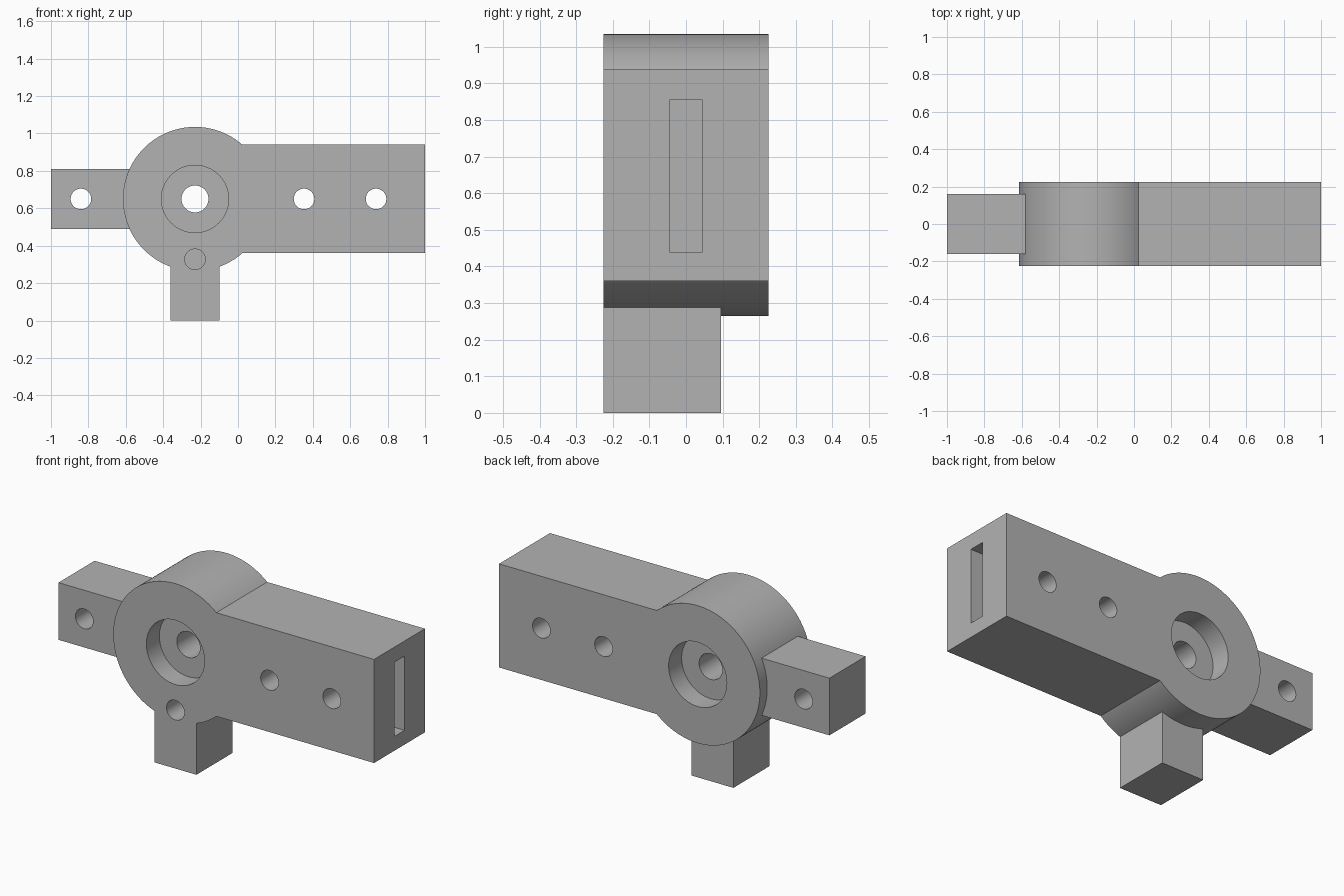
import bpy
from math import radians

if "Cube" in bpy.data.objects:
    bpy.data.objects.remove(bpy.data.objects["Cube"])

CX, CZ = -0.23, 0.65      # hub axis
HALF = 0.225              # half thickness of the body

grey = bpy.data.materials.new("plain grey")
grey.use_nodes = True
colour = (0.45, 0.45, 0.45, 1)
grey.diffuse_color = colour
grey.node_tree.nodes["Principled BSDF"].inputs["Base Color"].default_value = colour


def box(name, x, y, z):
    """Block spanning the given (low, high) ranges."""
    spans = (x, y, z)
    bpy.ops.mesh.primitive_cube_add(size=1, location=[sum(s) / 2 for s in spans])
    ob = bpy.context.object
    ob.name = name
    ob.scale = [s[1] - s[0] for s in spans]
    bpy.ops.object.transform_apply(location=True, rotation=True, scale=True)
    ob.data.materials.append(grey)
    return ob


def rod(name, x, z, radius, y, sides=64):
    """Cylinder running front to back over the y range."""
    bpy.ops.mesh.primitive_cylinder_add(
        vertices=sides, radius=radius, depth=y[1] - y[0],
        location=(x, sum(y) / 2, z), rotation=(radians(90), 0, 0))
    ob = bpy.context.object
    ob.name = name
    bpy.ops.object.transform_apply(location=True, rotation=True, scale=True)
    ob.data.materials.append(grey)
    return ob


def combine(target, tool, operation):
    mod = target.modifiers.new(operation.lower(), "BOOLEAN")
    mod.operation, mod.solver, mod.object = operation, "EXACT", tool
    bpy.context.view_layer.objects.active = target
    bpy.ops.object.modifier_apply(modifier=mod.name)
    bpy.data.objects.remove(tool)


# Solid parts: round hub, long beam, short arm, leg
bracket = rod("hinge_bracket", CX, CZ, 0.385, (-HALF, HALF), 128)
for part in (
    box("beam", (CX, 1), (-HALF, HALF), (0.36, 0.94)),
    box("short_arm", (-1, CX), (-0.16, 0.16), (0.49, 0.81)),
    box("leg", (-0.36, -0.10), (-HALF, 0.095), (0, 0.5)),
):
    combine(bracket, part, "UNION")

# Slot in the beam end and hub recesses on both faces
cutters = [
    box("slot", (0.17, 1.1), (-0.045, 0.045), (0.44, 0.855)),
    rod("front_recess", CX, CZ, 0.18, (-0.3, -0.11)),
    rod("back_recess", CX, CZ, 0.18, (0.11, 0.3)),
    rod("axle_hole", CX, CZ, 0.072, (-0.4, 0.4)),
    rod("leg_pin_hole", CX, 0.327, 0.055, (-0.3, 0.095)),
]
# Pin holes right through the arm and beam
for x in (-0.84, 0.353, 0.738):
    cutters.append(rod("pin_hole", x, CZ, 0.055, (-0.4, 0.4)))
for cutter in cutters:
    combine(bracket, cutter, "DIFFERENCE")

# Smooth curved walls with crisp edges
bpy.ops.object.select_all(action="DESELECT")
bracket.select_set(True)
bpy.context.view_layer.objects.active = bracket
bpy.ops.object.shade_smooth_by_angle(angle=radians(30))
